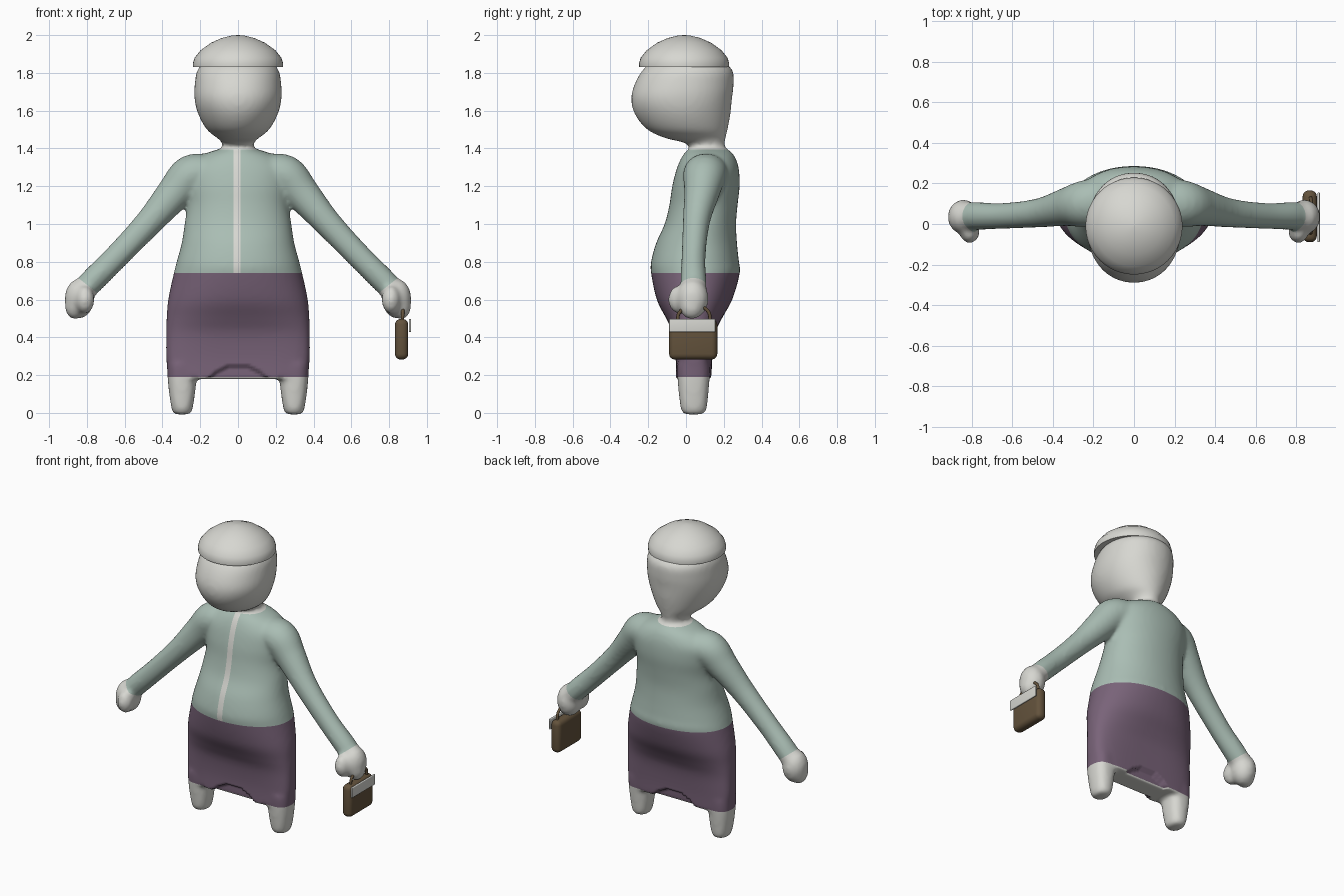
import bpy, bmesh, math
from mathutils import Vector, Matrix

if "Cube" in bpy.data.objects:
    bpy.data.objects.remove(bpy.data.objects["Cube"])


def material(name, rgb):
    m = bpy.data.materials.new(name)
    m.use_nodes = True
    m.diffuse_color = (*rgb, 1)
    m.node_tree.nodes["Principled BSDF"].inputs["Base Color"].default_value = (*rgb, 1)
    return m


PALE = material("pale_grey", (0.68, 0.68, 0.64))
GREEN = material("sage_green", (0.40, 0.51, 0.455))
PURPLE = material("dusty_purple", (0.19, 0.125, 0.19))
BROWN = material("leather_brown", (0.125, 0.085, 0.045))


def smooth_rows(rows, steps=5):
    """Catmull-Rom interpolation of rows of numbers."""
    out = []
    rows = [Vector(r) for r in rows]
    for i in range(len(rows) - 1):
        a, b = rows[max(i - 1, 0)], rows[i]
        c, d = rows[i + 1], rows[min(i + 2, len(rows) - 1)]
        for k in range(steps):
            t = k / steps
            out.append(b + 0.5 * t * ((c - a) + t * ((2 * a - 5 * b + 4 * c - d) + t * (3 * (b - c) + d - a))))
    return out + [rows[-1]]


def loft(bm, rings, seg=48):
    """Closed skin through rings of (centre, u axis, v axis, squareness)."""
    loops = []
    for c, u, v, n in rings:
        loop = []
        for i in range(seg):
            a = 2 * math.pi * i / seg
            p, q = math.cos(a), math.sin(a)
            p = math.copysign(abs(p) ** (2 / n), p)
            q = math.copysign(abs(q) ** (2 / n), q)
            loop.append(bm.verts.new(c + u * p + v * q))
        loops.append(loop)
    for a, b in zip(loops, loops[1:]):
        for i in range(seg):
            j = (i + 1) % seg
            bm.faces.new((a[i], a[j], b[j], b[i]))
    bm.faces.new(loops[0][::-1])
    bm.faces.new(loops[-1])


def upright(bm, rows, x=0):
    """Loft from rows of z, half width, front y, back y, squareness."""
    loft(bm, [(Vector((x, (f + b) / 2, z)), Vector((w, 0, 0)), Vector((0, (b - f) / 2, 0)), n)
              for z, w, f, b, n in smooth_rows(rows)])


def tube(bm, rows):
    """Loft along a path in the xz plane from rows of x, y, z, radius, depth radius."""
    pts = smooth_rows(rows)
    rings = []
    for i, p in enumerate(pts):
        t = pts[min(i + 1, len(pts) - 1)] - pts[max(i - 1, 0)]
        u = Vector((-t[2], 0, t[0])).normalized()
        rings.append((Vector(p[:3]), u * p[3], Vector((0, p[4], 0)), 2))
    loft(bm, rings, 32)


def make_object(name, bm, mats, angle=40):
    bmesh.ops.recalc_face_normals(bm, faces=bm.faces[:])
    mesh = bpy.data.meshes.new(name)
    bm.to_mesh(mesh)
    bm.free()
    ob = bpy.data.objects.new(name, mesh)
    bpy.context.collection.objects.link(ob)
    for m in mats:
        mesh.materials.append(m)
    bpy.ops.object.select_all(action="DESELECT")
    ob.select_set(True)
    bpy.context.view_layer.objects.active = ob
    bpy.ops.object.shade_smooth_by_angle(angle=math.radians(angle))
    return ob


# Torso and skirt
bm = bmesh.new()
upright(bm, [(.18, .37, -.055, .135, 4), (.3, .38, -.055, .14, 3.6), (.42, .38, -.07, .155, 3),
             (.5, .378, -.105, .19, 2.5), (.6, .37, -.155, .245, 2.2), (.74, .34, -.185, .285, 2.1),
             (.8, .325, -.185, .28, 2.1), (.9, .298, -.158, .27, 2.1), (1.0, .283, -.113, .265, 2.1),
             (1.1, .27, -.088, .273, 2.1), (1.2, .28, -.073, .284, 2.1), (1.29, .275, -.05, .28, 2.1),
             (1.35, .22, -.025, .262, 2), (1.385, .14, 0, .235, 2), (1.4, .08, .02, .21, 2)])
# Neck and head
upright(bm, [(1.3, .07, .04, .19, 2), (1.39, .075, .03, .2, 2), (1.43, .085, -.01, .205, 2),
             (1.455, .11, -.11, .21, 2), (1.5, .165, -.205, .22, 2), (1.58, .21, -.27, .235, 2),
             (1.66, .23, -.29, .243, 2.1), (1.74, .229, -.272, .252, 2.1), (1.82, .212, -.225, .243, 2.1),
             (1.88, .15, -.15, .16, 2)])
for s in (1, -1):
    # Legs
    upright(bm, [(-.008, .04, -.005, .085, 2), (.015, .054, -.026, .108, 2.3), (.1, .068, -.038, .118, 2.5),
                 (.2, .078, -.046, .126, 2.5), (.26, .078, -.046, .126, 2.5)], s * .296)
    # Arms
    tube(bm, [(s * .15, .11, 1.27, .10, .12), (s * .25, .10, 1.255, .11, .115), (s * .335, .085, 1.165, .095, .095),
              (s * .47, .055, 1.01, .074, .072), (s * .64, .04, .83, .066, .064),
              (s * .77, .04, .70, .066, .068), (s * .835, .04, .63, .06, .07)])
    # Hands
    for centre, size in (((.84, .035, .605), (.078, .085, .105)), ((.81, -.035, .60), (.05, .06, .075)),
                         ((.865, .03, .57), (.052, .065, .075))):
        place = Matrix.Translation((s * centre[0], *centre[1:]))
        bmesh.ops.create_uvsphere(bm, u_segments=24, v_segments=16, radius=1,
                                  matrix=place @ Matrix.Diagonal((*size, 1)))
body = make_object("body", bm, [PALE, GREEN, PURPLE])

# Fuse the body parts into one soft skin
fuse = body.modifiers.new("fuse", "REMESH")
fuse.mode = "VOXEL"
fuse.voxel_size = 0.013
relax = body.modifiers.new("relax", "SMOOTH")
relax.factor = 0.5
relax.iterations = 9
for mod in ("fuse", "relax"):
    bpy.ops.object.modifier_apply(modifier=mod)

# Cut clothing borders and colour by region
HEM, WAIST, COLLAR = .19, .74, 1.395
STRIPE, HALF = -.006, .019
bm = bmesh.new()
bm.from_mesh(body.data)
cuts = [((0, 0, z), (0, 0, 1)) for z in (HEM, WAIST, COLLAR)]
cuts += [((STRIPE + d, 0, 0), (1, 0, 0)) for d in (-HALF, HALF)]
# Cuffs lie across each wrist
cuts += [((s * .79, 0, .67), (s * .62, 0, -.78)) for s in (1, -1)]
for co, no in cuts:
    bmesh.ops.bisect_plane(bm, geom=bm.verts[:] + bm.edges[:] + bm.faces[:],
                           plane_co=co, plane_no=no, dist=1e-5)
bm.normal_update()
for f in bm.faces:
    c = f.calc_center_median()
    f.smooth = True
    past_cuff = (abs(c.x) - .79) * .62 - (c.z - .67) * .78 > 0
    if abs(c.x) > .45:
        f.material_index = 0 if past_cuff else 1
    elif c.z < HEM or c.z > COLLAR:
        f.material_index = 0
    elif c.z < WAIST:
        f.material_index = 2
    else:
        placket = abs(c.x - STRIPE) < HALF and c.y < .06 and f.normal.y < 0
        f.material_index = 0 if placket else 1
# Arched hem: the cloth between the legs steps inwards
for v in bm.verts:
    if abs(v.co.x) < .15 and v.co.z < .25 - .06 * (v.co.x / .15) ** 2:
        v.co.y = .04 + (v.co.y - .04) * .7
bm.to_mesh(body.data)
bm.free()

# Hat
bm = bmesh.new()
dome = [(1.832, .21), (1.83, .238), (1.85, .239), (1.88, .23), (1.92, .198), (1.96, .142), (1.985, .085), (1.997, .035),
        (2.0, .004)]
loft(bm, [(Vector((0, -.01, z)), Vector((r, 0, 0)), Vector((0, r, 0)), 2) for z, r in dome])
make_object("hat", bm, [PALE])


def rounded_box(name, centre, size, bevel, mat):
    bm = bmesh.new()
    bmesh.ops.create_cube(bm, size=1, matrix=Matrix.Translation(centre) @ Matrix.Diagonal((*size, 1)))
    bmesh.ops.bevel(bm, geom=bm.edges[:], offset=bevel, segments=4, profile=0.5, affect="EDGES")
    return make_object(name, bm, [mat], 50)


# Handbag with flap
rounded_box("bag_body", (.866, .038, .39), (.07, .255, .215), .03, BROWN)
rounded_box("bag_flap", (.91, .033, .463), (.012, .245, .07), .005, PALE)

# Handle
curve = bpy.data.curves.new("bag_handle", "CURVE")
curve.dimensions = "3D"
curve.bevel_depth = .009
curve.bevel_resolution = 3
spline = curve.splines.new("BEZIER")
path = [(.87, -.045, .48), (.872, -.035, .53), (.872, .04, .57), (.872, .115, .54), (.87, .13, .48)]
spline.bezier_points.add(len(path) - 1)
for point, co in zip(spline.bezier_points, path):
    point.co = co
    point.handle_left_type = point.handle_right_type = "AUTO"
curve.materials.append(BROWN)
handle = bpy.data.objects.new("bag_handle", curve)
bpy.context.collection.objects.link(handle)
